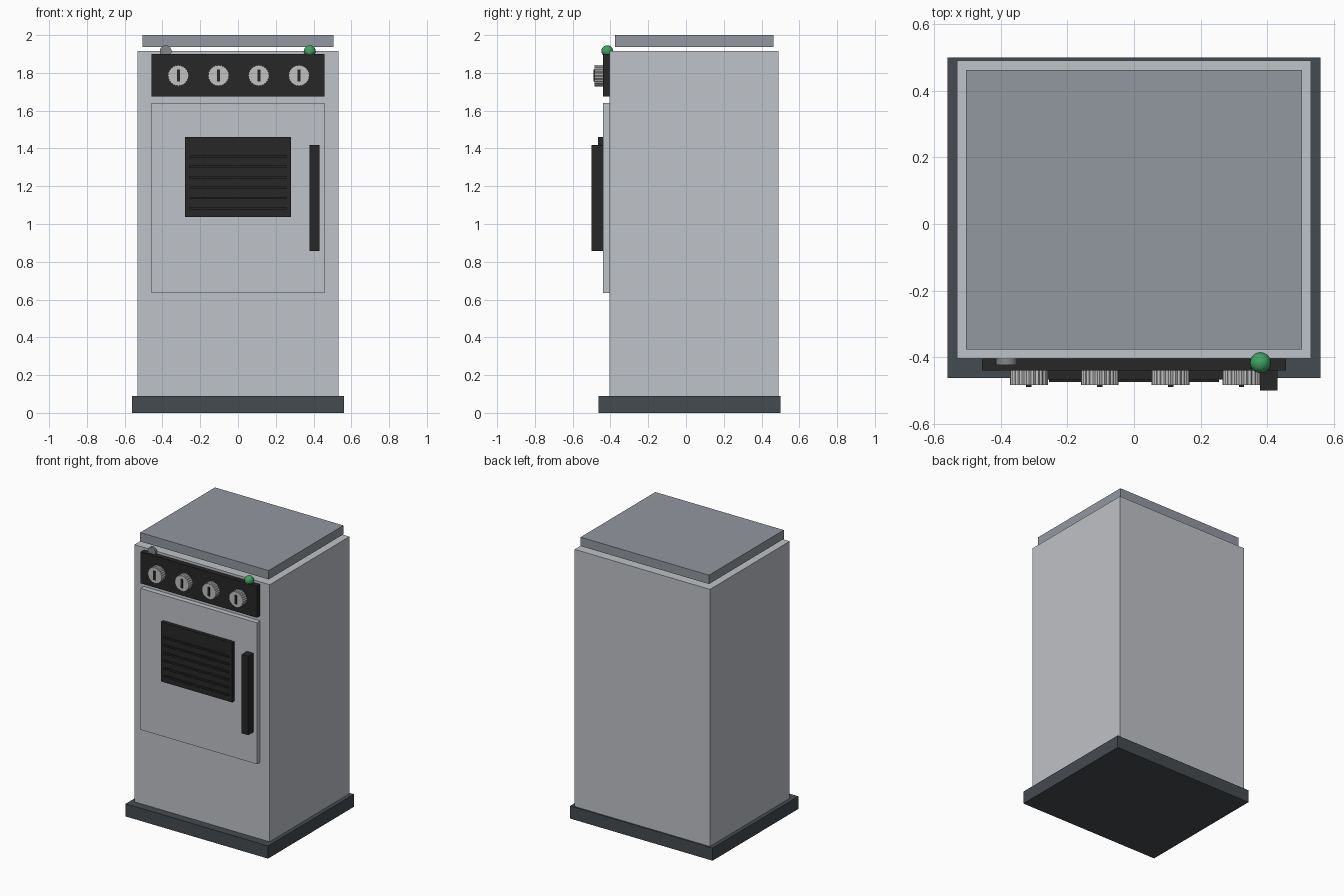
import bpy, bmesh
from math import cos, sin, pi

cube = bpy.data.objects.get("Cube")
if cube:
    bpy.data.objects.remove(cube, do_unlink=True)


def material(name, rgb):
    mat = bpy.data.materials.new(name)
    mat.use_nodes = True
    color = (*rgb, 1)
    mat.diffuse_color = color
    mat.node_tree.nodes["Principled BSDF"].inputs["Base Color"].default_value = color
    return mat


enamel = material("light grey enamel", (0.52, 0.54, 0.57))
lid_grey = material("lid grey", (0.29, 0.31, 0.35))
base_grey = material("dark base grey", (0.06, 0.07, 0.08))
black = material("black plastic", (0.02, 0.02, 0.02))
knob_grey = material("pale knob grey", (0.54, 0.54, 0.54))
button_grey = material("mid grey button", (0.23, 0.24, 0.25))
green = material("green lamp", (0.05, 0.36, 0.12))


def finish(name, bm, mat):
    bmesh.ops.recalc_face_normals(bm, faces=bm.faces)
    mesh = bpy.data.meshes.new(name)
    bm.to_mesh(mesh)
    bm.free()
    mesh.materials.append(mat)
    obj = bpy.data.objects.new(name, mesh)
    bpy.context.collection.objects.link(obj)
    return obj


def box(name, x, y, z, mat):
    """Box spanning the given (low, high) ranges."""
    bm = bmesh.new()
    bmesh.ops.create_cube(bm, size=1)
    for v in bm.verts:
        v.co = [r[0] if c < 0 else r[1] for c, r in zip(v.co, (x, y, z))]
    return finish(name, bm, mat)


def disc(name, x, z, radius, y, mat, sides=48, flute=0.0):
    """Disc facing the front; flute pulls in every second rim point."""
    bm = bmesh.new()
    rim = []
    for i in range(sides):
        a = 2 * pi * i / sides
        r = radius - flute * (i % 2)
        rim.append(bm.verts.new((x + r * cos(a), y[1], z + r * sin(a))))
    face = bm.faces.new(rim)
    ext = bmesh.ops.extrude_face_region(bm, geom=[face])
    for v in ext["geom"]:
        if isinstance(v, bmesh.types.BMVert):
            v.co.y = y[0]
    return finish(name, bm, mat)


# Cabinet
box("base", (-0.56, 0.56), (-0.462, 0.501), (0, 0.09), base_grey)
box("body", (-0.532, 0.532), (-0.404, 0.491), (0.09, 1.917), enamel)
box("lid", (-0.505, 0.505), (-0.377, 0.463), (1.937, 2), lid_grey)

# Door with vent and handle
box("door", (-0.457, 0.457), (-0.44, -0.404), (0.635, 1.64), enamel)
box("vent", (-0.28, 0.28), (-0.467, -0.44), (1.037, 1.46), black)
for i in range(6):
    z = 1.083 + i * 0.055
    box(f"vent_slat_{i + 1}", (-0.256, 0.256), (-0.475, -0.467), (z - 0.006, z + 0.006), black)
box("handle", (0.378, 0.431), (-0.501, -0.44), (0.857, 1.417), black)

# Control panel with fluted knobs
box("control_panel", (-0.457, 0.457), (-0.44, -0.404), (1.676, 1.9), black)
for i in range(4):
    x = -0.316 + i * 0.213
    disc(f"knob_{i + 1}", x, 1.786, 0.057, (-0.484, -0.44), knob_grey, flute=0.004)
    box(f"knob_marker_{i + 1}", (x - 0.008, x + 0.008), (-0.49, -0.484), (1.755, 1.818), black)

# Button and lamp above the panel
button = disc("button", -0.383, 1.915, 0.031, (-0.423, -0.404), button_grey)
bm = bmesh.new()
bmesh.ops.create_uvsphere(bm, u_segments=32, v_segments=16, radius=0.031)
bmesh.ops.translate(bm, verts=bm.verts, vec=(0.38, -0.417, 1.915))
lamp = finish("lamp", bm, green)

for obj in (button, lamp):
    bpy.ops.object.select_all(action="DESELECT")
    obj.select_set(True)
    bpy.context.view_layer.objects.active = obj
    bpy.ops.object.shade_smooth_by_angle()
